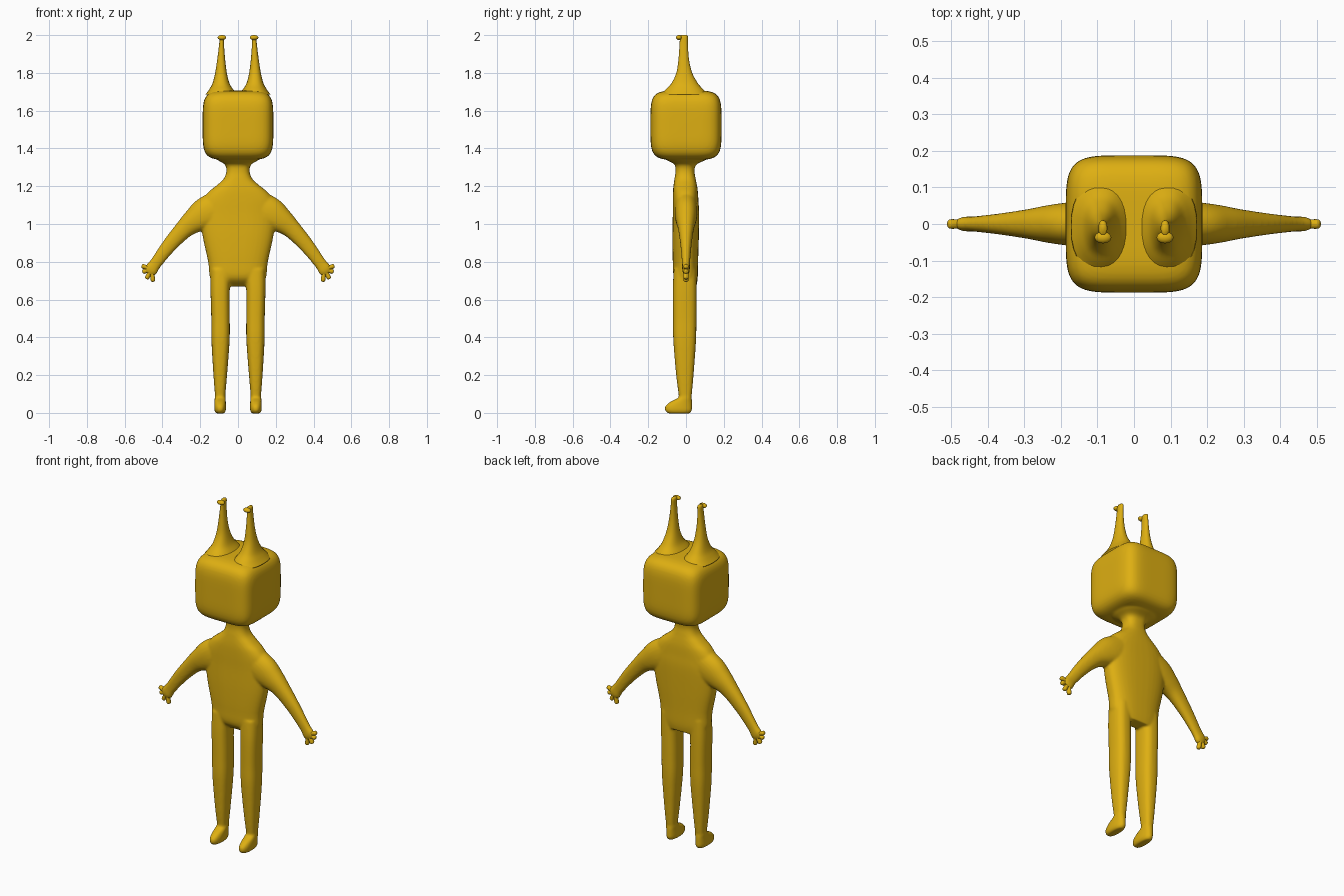
import bpy, bmesh, math
from mathutils import Vector, Matrix

yellow = bpy.data.materials.new("golden yellow")
yellow.diffuse_color = (0.73, 0.43, 0.006, 1)


def spline(a, b, c, d, t):
    return 0.5 * (2 * b + (c - a) * t + (2 * a - 5 * b + 4 * c - d) * t * t
                  + (3 * b - a - 3 * c + d) * t ** 3)


def loft(bm, rings, power=2.4, side=1, n=28, steps=5):
    """Skin smoothly through rings (x, y, z, half width, half depth, tilt in xz)."""
    pts = [rings[0]] + list(rings) + [rings[-1]]
    dense = []
    for i in range(1, len(pts) - 2):
        for k in range(steps):
            dense.append([spline(*q, k / steps) for q in zip(*pts[i - 1:i + 3])])
    dense.append(rings[-1])
    loops = []
    for x, y, z, ru, rv, tilt in dense:
        a = math.radians(tilt)
        loop = []
        for j in range(n):
            t = 2 * math.pi * j / n
            c, s = math.cos(t), math.sin(t)
            u = math.copysign(abs(c) ** (2 / power), c) * ru
            v = math.copysign(abs(s) ** (2 / power), s) * rv
            loop.append(bm.verts.new((side * (x + u * math.cos(a)), y + v, z + u * math.sin(a))))
        loops.append(loop)
    for l0, l1 in zip(loops, loops[1:]):
        for j in range(n):
            bm.faces.new((l0[j], l0[(j + 1) % n], l1[(j + 1) % n], l1[j]))
    bm.faces.new(loops[0])
    bm.faces.new(loops[-1])


def finish(bm, name):
    bmesh.ops.recalc_face_normals(bm, faces=bm.faces)
    me = bpy.data.meshes.new(name)
    bm.to_mesh(me)
    bm.free()
    me.materials.append(yellow)
    for p in me.polygons:
        p.use_smooth = True
    ob = bpy.data.objects.new(name, me)
    bpy.context.collection.objects.link(ob)
    return ob


# body: torso and neck
bm = bmesh.new()
loft(bm, [
    (0, 0.02, 0.67, 0.115, 0.035, 0),
    (0, 0.0, 0.715, 0.148, 0.062, 0),
    (0, -0.003, 0.80, 0.158, 0.067, 0),
    (0, -0.002, 0.93, 0.186, 0.070, 0),
    (0, 0, 1.05, 0.200, 0.070, 0),
    (0, -0.002, 1.12, 0.190, 0.068, 0),
    (0, -0.003, 1.17, 0.155, 0.066, 0),
    (0, -0.004, 1.205, 0.112, 0.062, 0),
    (0, -0.005, 1.24, 0.075, 0.056, 0),
    (0, -0.005, 1.28, 0.061, 0.050, 0),
    (0, -0.003, 1.315, 0.070, 0.058, 0),
    (0, 0, 1.34, 0.110, 0.105, 0),
    (0, 0, 1.37, 0.140, 0.140, 0)], 2.6, n=40)

# head: cube rounded into a superellipsoid
head = bmesh.ops.create_cube(bm, size=2)["verts"]
edges = list({e for v in head for e in v.link_edges})
bmesh.ops.subdivide_edges(bm, edges=edges, cuts=15, use_grid_fill=True)
bm.verts.ensure_lookup_table()
for v in bm.verts:
    if max(map(abs, v.co)) > 0.999 and abs(max(map(abs, v.co)) - 1) < 1e-5:
        k = sum(abs(c) ** 5 for c in v.co) ** 0.2
        v.co = Vector((0.187 * v.co.x / k, 0.188 * v.co.y / k, 1.523 + 0.184 * v.co.z / k))

for s in (1, -1):
    # arms with palms
    loft(bm, [
        (0.08, 0, 1.10, 0.090, 0.060, 60),
        (0.16, 0, 1.055, 0.092, 0.060, 52),
        (0.222, 0, 1.018, 0.071, 0.053, 45),
        (0.285, 0, 0.972, 0.050, 0.041, 42),
        (0.365, 0, 0.885, 0.039, 0.029, 40),
        (0.435, 0, 0.793, 0.032, 0.021, 39),
        (0.460, 0, 0.757, 0.036, 0.020, 38),
        (0.476, 0, 0.736, 0.024, 0.012, 38)], 2.2, s)
    # legs
    loft(bm, [
        (0.090, -0.005, 0.76, 0.055, 0.060, 0),
        (0.0945, -0.007, 0.65, 0.051, 0.063, 0),
        (0.0925, -0.007, 0.50, 0.049, 0.062, 0),
        (0.0925, -0.007, 0.38, 0.048, 0.060, 0),
        (0.094, -0.006, 0.20, 0.036, 0.046, 0),
        (0.0945, -0.004, 0.09, 0.027, 0.034, 0),
        (0.0945, -0.004, 0.05, 0.024, 0.030, 0)], 2.6, s)
    # feet
    loft(bm, [
        (0.0945, -0.038, -0.003, 0.022, 0.058, 0),
        (0.0945, -0.040, 0.012, 0.030, 0.071, 0),
        (0.0945, -0.039, 0.035, 0.031, 0.071, 0),
        (0.0945, -0.026, 0.058, 0.030, 0.058, 0),
        (0.0945, -0.006, 0.080, 0.029, 0.036, 0),
        (0.0945, -0.004, 0.10, 0.025, 0.030, 0)], 2.3, s)
body = finish(bm, "body")
rm = body.modifiers.new("blend", 'REMESH')
rm.mode = 'VOXEL'
rm.voxel_size = 0.006
rm.use_smooth_shade = True
sm = body.modifiers.new("soften", 'SMOOTH')
sm.factor = 0.5
sm.iterations = 8

for s, label in ((1, "left"), (-1, "right")):
    # ears: flared stalks with a small knob facing forward
    bm = bmesh.new()
    loft(bm, [
        (0.088, -0.008, 1.685, 0.085, 0.125, 0),
        (0.089, -0.008, 1.712, 0.064, 0.100, 0),
        (0.090, -0.007, 1.745, 0.045, 0.070, 0),
        (0.090, -0.009, 1.80, 0.031, 0.042, 0),
        (0.089, -0.012, 1.87, 0.021, 0.028, 0),
        (0.087, -0.012, 1.95, 0.013, 0.022, 0),
        (0.085, -0.011, 1.99, 0.012, 0.021, 0),
        (0.085, -0.011, 2.0, 0.008, 0.017, 0)], 2.3, s)
    knob = Matrix.Translation((s * 0.085, -0.037, 1.987)) @ Matrix.Diagonal((0.023, 0.016, 0.013, 1))
    bmesh.ops.create_uvsphere(bm, u_segments=20, v_segments=12, radius=1, matrix=knob)
    finish(bm, label + "_ear")

    # fingers fanned out from the palm
    bm = bmesh.new()
    for tx, tz in ((0.510, 0.779), (0.506, 0.746), (0.485, 0.709), (0.449, 0.694)):
        bx, bz = 0.458, 0.760
        ang = math.degrees(math.atan2(tz - bz, tx - bx)) + 90
        loft(bm, [(bx + (tx - bx) * f, 0, bz + (tz - bz) * f, r, r * 1.1, ang)
                  for f, r in ((0, 0.014), (0.5, 0.012), (0.85, 0.012), (0.96, 0.009), (1, 0.004))],
             2, s, 14, 3)
    finish(bm, label + "_fingers")
